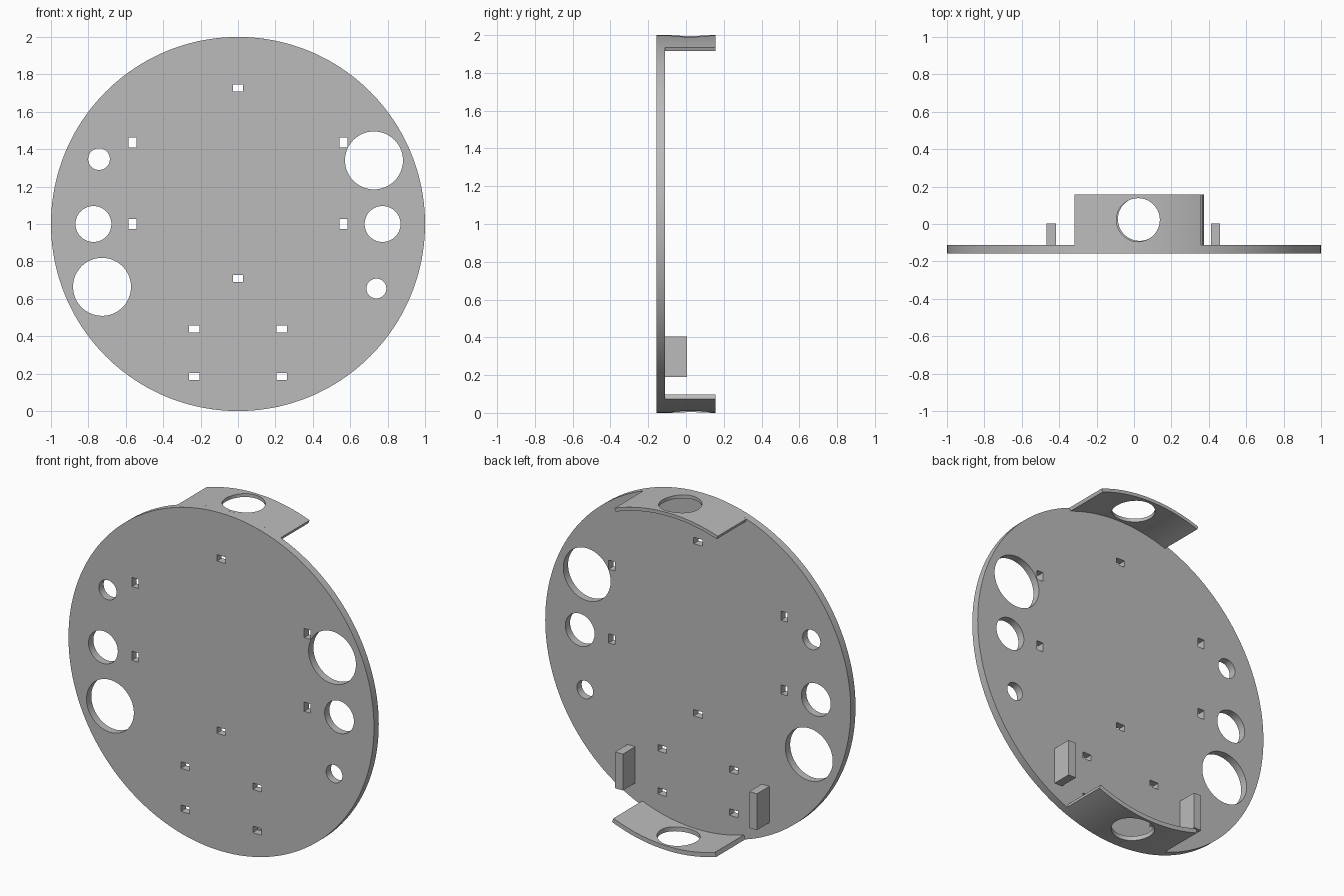
import bpy, bmesh
from math import sin, cos, pi, radians

old = bpy.data.objects.get("Cube")
if old:
    bpy.data.objects.remove(old, do_unlink=True)

grey = bpy.data.materials.new("plain grey")
grey.use_nodes = True
grey.diffuse_color = (0.5, 0.5, 0.5, 1)
grey.node_tree.nodes["Principled BSDF"].inputs["Base Color"].default_value = (0.5, 0.5, 0.5, 1)

FRONT, BACK, REAR = -0.157, -0.112, 0.157   # plate front, plate back, tab rear


def prism(bm, outline, low, high, axis="y"):
    """Extrude a closed 2D outline along y (outline in xz) or z (outline in xy)."""
    def place(p, d):
        return (p[0], d, p[1]) if axis == "y" else (p[0], p[1], d)
    face = bm.faces.new([bm.verts.new(place(p, low)) for p in outline])
    ext = bmesh.ops.extrude_face_region(bm, geom=[face])
    verts = [g for g in ext["geom"] if isinstance(g, bmesh.types.BMVert)]
    shift = (0, high - low, 0) if axis == "y" else (0, 0, high - low)
    bmesh.ops.translate(bm, verts=verts, vec=shift)


def circle(x, y, r, n=64):
    return [(x + r * cos(2 * pi * i / n), y + r * sin(2 * pi * i / n)) for i in range(n)]


def rect(x, y, w, h):
    return [(x + sx * w / 2, y + sy * h / 2) for sx, sy in ((-1, -1), (1, -1), (1, 1), (-1, 1))]


def make(name, bm):
    bmesh.ops.recalc_face_normals(bm, faces=bm.faces)
    mesh = bpy.data.meshes.new(name)
    bm.to_mesh(mesh)
    bm.free()
    mesh.materials.append(grey)
    obj = bpy.data.objects.new(name, mesh)
    bpy.context.collection.objects.link(obj)
    return obj


def cut(obj, cutter_bm):
    cutter = make(obj.name + "_cutter", cutter_bm)
    cutter.hide_render = True
    mod = obj.modifiers.new("holes", "BOOLEAN")
    mod.operation, mod.solver, mod.object = "DIFFERENCE", "EXACT", cutter
    bpy.ops.object.select_all(action="DESELECT")
    bpy.context.view_layer.objects.active = obj
    obj.select_set(True)
    bpy.ops.object.modifier_apply(modifier=mod.name)
    bpy.data.objects.remove(cutter, do_unlink=True)
    bpy.ops.object.shade_smooth_by_angle(angle=radians(30))


# Round plate with round holes and small slots
bm = bmesh.new()
prism(bm, circle(0, 1, 1, 160), FRONT, BACK)
plate = make("round_plate", bm)

holes = bmesh.new()
for x, z, r in ((0.727, 1.34, 0.155), (0.773, 1, 0.096), (0.74, 0.655, 0.053),
                (-0.743, 1.347, 0.058), (-0.773, 1, 0.096), (-0.727, 0.664, 0.155)):
    prism(holes, circle(x, z, r), FRONT - 0.1, BACK + 0.1)
wide = [(0, 1.728), (0, 0.709)] + [(s * 0.235, z) for s in (-1, 1) for z in (0.439, 0.184)]
tall = [(s * 0.564, z) for s in (-1, 1) for z in (1.436, 1)]
for x, z in wide:
    prism(holes, rect(x, z, 0.056, 0.038), FRONT - 0.1, BACK + 0.1)
for x, z in tall:
    prism(holes, rect(x, z, 0.042, 0.054), FRONT - 0.1, BACK + 0.1)
cut(plate, holes)


# Curved tabs reaching back from the rim, each with a round hole
def tab(name, side, start, end, thick, hole_x, hole_y, n=24):
    angles = [radians(start + (end - start) * i / n) for i in range(n + 1)]
    outer = [(sin(a), 1 + side * cos(a)) for a in angles]
    inner = [((1 - thick) * sin(a), 1 + side * (1 - thick) * cos(a)) for a in reversed(angles)]
    bm = bmesh.new()
    prism(bm, outer + inner, BACK, REAR)
    obj = make(name, bm)
    hole = bmesh.new()
    prism(hole, circle(hole_x, hole_y, 0.116), 1 + side - 0.2, 1 + side + 0.2, "z")
    cut(obj, hole)


tab("top_tab", 1, -18.5, 21, 0.02, 0.022, 0.022)
tab("bottom_tab", -1, -18, 22, 0.026, 0.03, 0.026)

# Upright blocks on the back of the plate
for name, x in (("left_block", 0.436), ("right_block", -0.442)):
    bm = bmesh.new()
    prism(bm, rect(x, 0.298, 0.05, 0.215), BACK, 0.004)
    make(name, bm)
